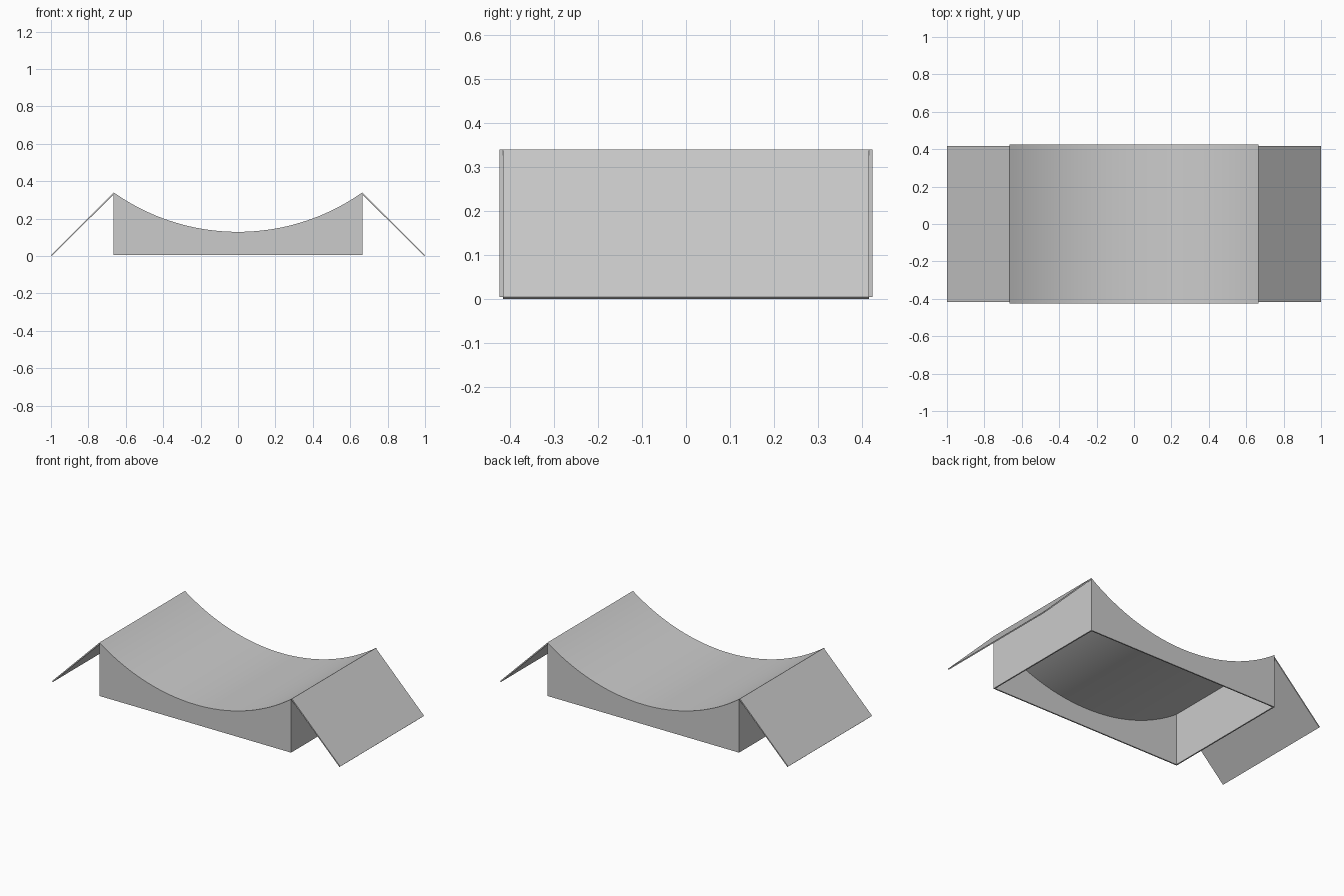
import bpy, bmesh
from math import sqrt

if "Cube" in bpy.data.objects:
    bpy.data.objects.remove(bpy.data.objects["Cube"])

HALF_X, INNER_Y, T = 0.665, 0.416, 0.008
TOP, LOW, FOOT = 0.340, 0.129, 0.005
SAG = TOP - LOW
R = (HALF_X ** 2 + SAG ** 2) / (2 * SAG)
N = 40


def arc_z(x):
    return LOW + R - sqrt(R * R - x * x)


def extrude_profile(name, pts, y0, y1):
    """Extrude a closed x-z outline from y0 to y1."""
    bm = bmesh.new()
    face = bm.faces.new([bm.verts.new((x, y0, z)) for x, z in pts])
    ext = bmesh.ops.extrude_face_region(bm, geom=[face])
    verts = [v for v in ext["geom"] if isinstance(v, bmesh.types.BMVert)]
    bmesh.ops.translate(bm, verts=verts, vec=(0, y1 - y0, 0))
    bmesh.ops.recalc_face_normals(bm, faces=bm.faces[:])
    mesh = bpy.data.meshes.new(name)
    bm.to_mesh(mesh)
    bm.free()
    obj = bpy.data.objects.new(name, mesh)
    bpy.context.collection.objects.link(obj)
    return obj


xs = [-HALF_X + 2 * HALF_X * i / N for i in range(N + 1)]
arc = [(x, arc_z(x)) for x in xs]

# Curved deck sheet
under = [(x, z - T) for x, z in reversed(arc)]
deck = extrude_profile("curved_deck", arc + under, -INNER_Y, INNER_Y)
bpy.context.view_layer.objects.active = deck
deck.select_set(True)
bpy.ops.object.shade_smooth_by_angle()

# Side panels with the curved top edge
side = arc + [(HALF_X, FOOT), (-HALF_X, FOOT)]
extrude_profile("front_panel", side, -INNER_Y - T, -INNER_Y)
extrude_profile("back_panel", side, INNER_Y, INNER_Y + T)

# End walls and sloping ramps, one of each per end
for s, label in ((-1, "left"), (1, "right")):
    a, b = s * HALF_X, s * (HALF_X - T)
    extrude_profile(label + "_end_wall",
                    [(a, FOOT), (a, TOP), (b, TOP - T), (b, FOOT)],
                    -INNER_Y, INNER_Y)
    extrude_profile(label + "_ramp",
                    [(a, TOP), (s, 0.005), (s * 0.995, 0), (a, TOP - 0.011)],
                    -INNER_Y, INNER_Y)
